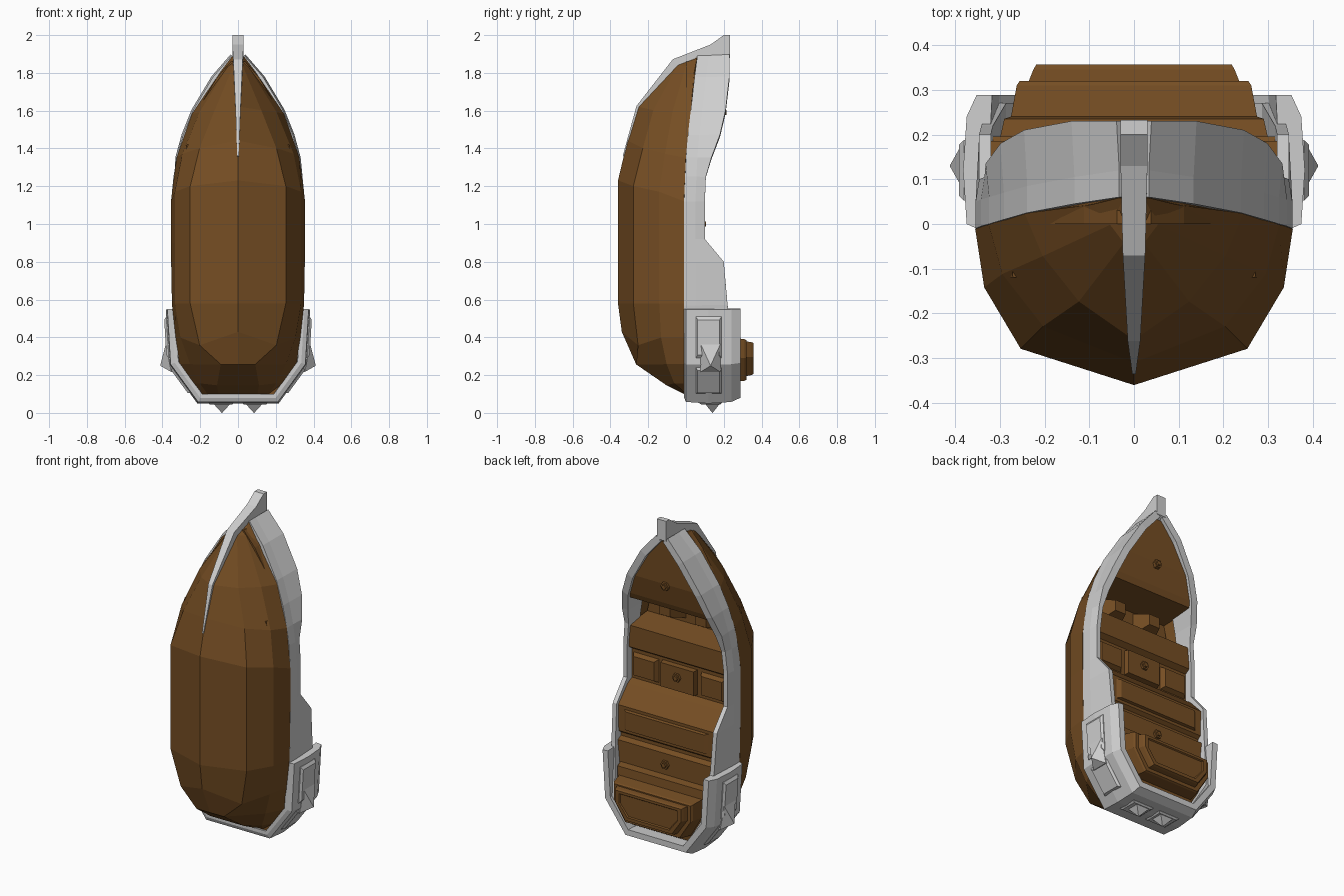
import bpy, bmesh, math
from mathutils import Vector as V

if "Cube" in bpy.data.objects:
    bpy.data.objects.remove(bpy.data.objects["Cube"])


def material(name, rgb):
    m = bpy.data.materials.new(name)
    m.diffuse_color = (*rgb, 1)
    m.use_nodes = True
    m.node_tree.nodes["Principled BSDF"].inputs["Base Color"].default_value = m.diffuse_color
    return m


WOOD = material("brown wood", (0.18, 0.076, 0.017))
METAL = material("light grey metal", (0.62, 0.62, 0.62))


def loft(name, rings, mat, closed=True, caps=True):
    """Skin a list of equal-length point rings."""
    bm = bmesh.new()
    rows = [[bm.verts.new(p) for p in r] for r in rings]
    n = len(rows[0])
    for a, b in zip(rows, rows[1:]):
        for i in range(n if closed else n - 1):
            j = (i + 1) % n
            bm.faces.new((a[i], a[j], b[j], b[i]))
    if caps:
        bm.faces.new(rows[0])
        bm.faces.new(rows[-1])
    bmesh.ops.remove_doubles(bm, verts=bm.verts, dist=1e-5)
    bmesh.ops.recalc_face_normals(bm, faces=bm.faces)
    me = bpy.data.meshes.new(name)
    bm.to_mesh(me)
    bm.free()
    me.materials.append(mat)
    ob = bpy.data.objects.new(name, me)
    bpy.context.collection.objects.link(ob)
    return ob


def plate(name, c, u, v, hu, hv, h, mat, taper=0.85, shift=0.0):
    """Tapered block standing on a plane spanned by u and v."""
    c, u, v = V(c), V(u).normalized(), V(v).normalized()
    n = u.cross(v)
    quad = ((-1, -1), (1, -1), (1, 1), (-1, 1))
    return loft(name, [[c + u * (a * hu * t + s) + v * b * hv * t + n * d for a, b in quad]
                       for t, d, s in ((1, -0.02, 0), (1, 0, 0), (taper, h, shift))], mat)


def flip(p):
    return (-p[0], p[1], p[2])


# Hull: keel (y, z), lower chine, upper chine, gunwale at each station
stations = [
    ((.02, .09), (.10, .02, .09), (.15, .02, .09), (.19, .02, .09)),
    ((-.10, .15), (.11, -.10, .15), (.20, -.06, .16), (.24, .01, .16)),
    ((-.26, .26), (.09, -.26, .26), (.25, -.10, .26), (.305, 0, .26)),
    ((-.335, .43), (.20, -.25, .36), (.30, -.13, .40), (.325, -.01, .40)),
    ((-.355, .58), (.25, -.275, .58), (.33, -.14, .58), (.345, -.01, .58)),
    ((-.355, .9), (.25, -.275, .9), (.33, -.14, .9), (.35, -.01, .9)),
    ((-.355, 1.23), (.25, -.275, 1.2), (.33, -.14, 1.17), (.35, -.01, 1.12)),
    ((-.305, 1.44), (.20, -.225, 1.4), (.29, -.11, 1.37), (.32, 0, 1.35)),
    ((-.255, 1.62), (.12, -.17, 1.6), (.20, -.07, 1.59), (.24, .025, 1.58)),
    ((-.06, 1.845), (.02, -.04, 1.84), (.05, 0, 1.83), (.09, .045, 1.80)),
    ((.06, 1.88), (.01, .06, 1.88), (.02, .06, 1.88), (.03, .06, 1.88)),
]
rings = [[flip(p) for p in reversed(s[1:])] + [(0, *s[0])] + list(s[1:]) for s in stations]
hull = loft("hull", rings, WOOD, closed=False, caps=False)
mod = hull.modifiers.new("thickness", 'SOLIDIFY')
mod.thickness, mod.offset = 0.01, 0


def sweep(name, path, section, mat, caps=True):
    """Sweep a section(i, point) of (inward offset, y) along a mirrored x-z path."""
    full = [(-x, z, i) for i, (x, z) in reversed(list(enumerate(path)))] + \
           [(x, z, i) for i, (x, z) in enumerate(path)]
    out = []
    for k, (x, z, i) in enumerate(full):
        a, b = full[max(k - 1, 0)], full[min(k + 1, len(full) - 1)]
        p = V((x, z))
        d0 = (p - V(a[:2])).normalized() if k else V((0, 0))
        d1 = (V(b[:2]) - p).normalized() if k < len(full) - 1 else V((0, 0))
        t = (d0 + d1).normalized()
        n = V((-t.y, t.x)) / max(0.5, t.dot(d1 if d1.length else d0))
        out.append([(x + n.x * o, y, z + n.y * o) for o, y in section(i)])
    return loft(name, out, mat, caps=caps)


# Gunwale rim: outline plus lower and upper edge height
outline = [(.195, .075), (.315, .27), (.345, .57), (.35, .80), (.35, .92), (.35, 1.12),
           (.338, 1.25), (.32, 1.35), (.287, 1.47), (.235, 1.60), (.13, 1.775), (.03, 1.89)]
low = [.02, 0, -.01, -.01, -.01, -.01, -.005, 0, .01, .025, .045, .06]
top = [.27, .27, .22, .20, .10, .10, .105, .135, .18, .21, .23, .23]
sweep("rim", outline, lambda i: ((-.004, low[i]), (-.004, low[i] + .06),
                                 (.004 if i < 7 else -.012, top[i]), (.03, top[i]),
                                 (.03, low[i])), METAL)

# Heavy armoured band round the stern
band = [(.2, .08), (.335, .265), (.352, .55)]
sec = [(.02, -.01), (0, -.01), (-.022, 0), (-.03, .12), (-.022, .24), (0, .288), (.035, .288)]
sweep("stern_band", band, lambda i: sec, METAL)

# Side and bottom armour panels with spikes
for s, side in ((1, "right"), (-1, "left")):
    for k, (c, d, h) in enumerate((((.373, .12, .40), (.017, 0, .285), .11),
                                   ((.30, .12, .172), (.135, 0, .185), .085))):
        u, v = V((s * d[0], 0, d[2])), V((0, -s, 0))
        if u.cross(v).x * s < 0:
            v = -v
        plate(f"{side}_panel_{k}", (s * c[0], c[1], c[2]), u, v, h, .068, .012, METAL)
    u, v = V((s * .03, 0, .15)), V((0, -s, 0))
    if u.cross(v).x * s < 0:
        v = -v
    plate(f"{side}_spike", (s * .368, .13, .29), u, v, .075, .052, .05, METAL, .02, -.03)
    plate(f"bottom_spike_{side}", (s * .085, .14, .056), (0, 1, 0), (1, 0, 0),
          .045, .052, .056, METAL, .02)
    plate(f"bottom_panel_{side}", (s * .09, .13, .053), (0, 1, 0), (1, 0, 0), .06, .07, .008, METAL)

# Stem: tapering metal blade over the bow (outer y,z / inner y,z / half width)
stem = [(-.335, 1.36, -.31, 1.35, .004), (-.262, 1.625, -.22, 1.58, .014),
        (-.07, 1.872, -.03, 1.80, .025), (.13, 1.95, .12, 1.83, .03),
        (.20, 2.0, .20, 1.86, .03), (.232, 2.0, .232, 1.88, .03)]
loft("stem", [[(-w, a, b), (w, a, b), (w, c, d), (-w, c, d)] for a, b, c, d, w in stem], METAL)


def half_width(z):
    """Inner half width of the boat at height z."""
    for (xa, za), (xb, zb) in zip(outline, outline[1:]):
        if za <= z <= zb:
            return xa + (xb - xa) * (z - za) / (zb - za) - .018
    return .01


# Deck: stepped profile (z, y) spanning the inside
deck = [(.10, .19), (.27, .195), (.585, .195), (.60, .165), (.62, .165), (.635, .185), (.79, .185),
        (.885, .095), (.905, .055), (1.08, .055), (1.10, .085), (1.23, .085), (1.26, -.07),
        (1.42, -.07), (1.435, .15), (1.47, .165), (1.60, .195), (1.775, .205), (1.86, .21)]
rows = []
for z, y in deck:
    w = half_width(z) - (.012 if y < 0 else 0)
    b = min(y - .05, 0)
    rows.append([(-w, b, z), (-w, y, z), (w, y, z), (w, b, z)])
loft("deck", rows, WOOD)

# Raised boards on the benches
X, Z = (1, 0, 0), (0, 0, 1)
NX = (-1, 0, 0)
plate("bench_panel", (0, .185, .712), NX, Z, .28, .06, .015, WOOD, .92)
plate("middle_board", (0, .055, .99), NX, Z, .115, .075, .03, WOOD, .95)
for s in (1, -1):
    plate("side_board", (s * .225, .055, .99), NX, Z, .085, .07, .025, WOOD, .8)
    plate("foot_brace", (s * .12, -.07, 1.35), NX, Z, .07, .065, .10, WOOD, .5)

# Stern seat: stacked tiers (y, lower z, upper z, lower and upper half width)
tiers = [(.19, .12, .46, .21, .30), (.235, .125, .45, .205, .29), (.24, .165, .40, .20, .275),
         (.31, .17, .39, .185, .262), (.32, .175, .385, .18, .255), (.32, .195, .378, .165, .235),
         (.345, .20, .375, .16, .225), (.357, .205, .37, .155, .218), (.357, .225, .355, .14, .195),
         (.35, .23, .35, .135, .19)]


def tier_ring(y, z0, z1, a, b):
    m = z0 + (z1 - z0) * .55
    return [(-a, y, z0), (a, y, z0), (b, y, m), (b, y, z1), (-b, y, z1), (-b, y, m)]


loft("stern_seat", [tier_ring(*t) for t in tiers], WOOD)

# Hexagonal bolts along the centre line
for y, z in ((.195, 1.59), (.085, 1.0), (.195, .52)):
    loft("bolt", [[(r * math.cos(i * math.pi / 3), y + d, z + r * math.sin(i * math.pi / 3))
                   for i in range(6)]
                  for r, d in ((.028, -.01), (.026, .012), (.016, .012), (.014, .02))], WOOD)
